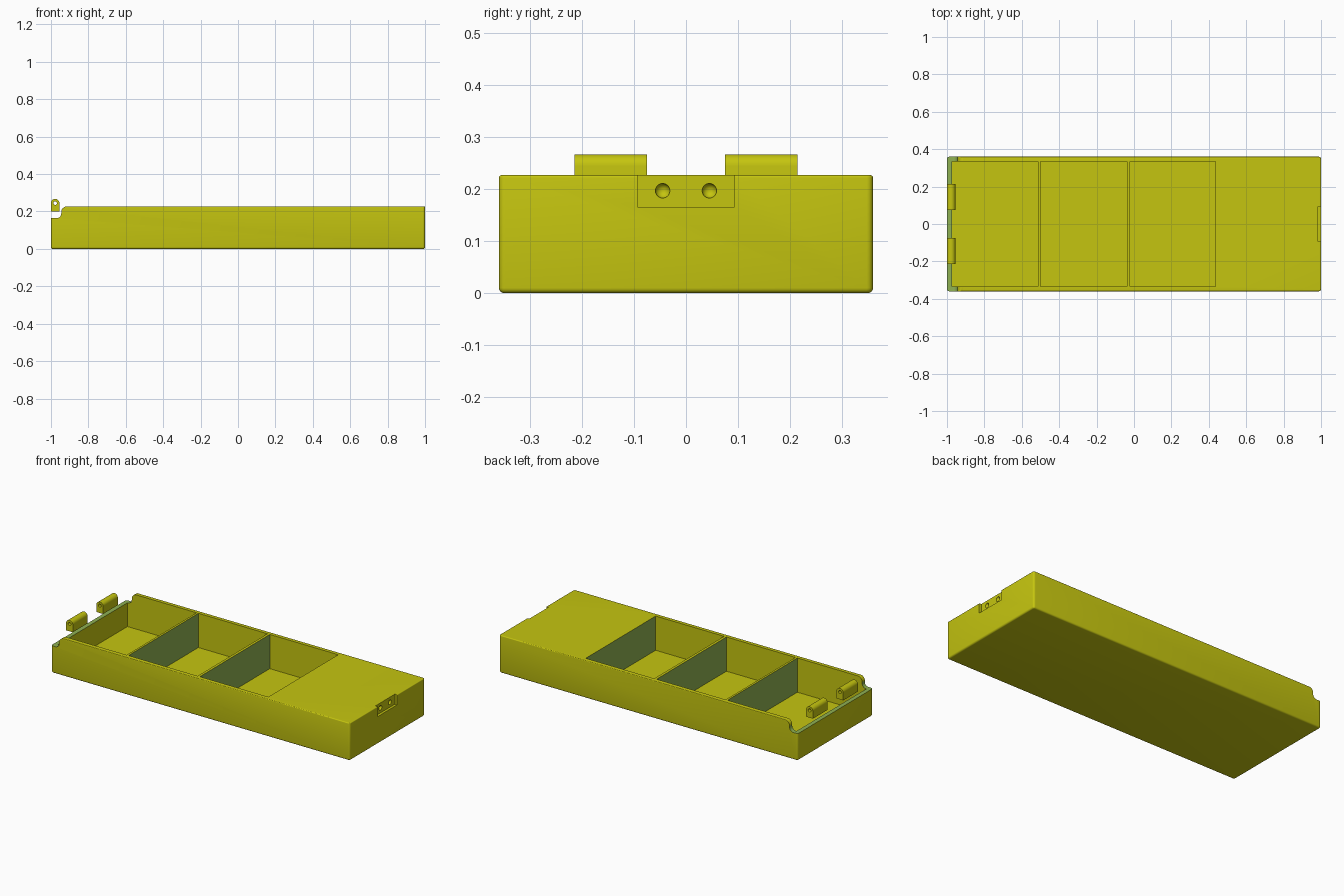
import bpy, bmesh, math
from mathutils import Matrix, Vector

old = bpy.data.objects.get("Cube")
if old:
    bpy.data.objects.remove(old, do_unlink=True)

LENGTH, HALF_W, HEIGHT = 2.0, 0.36, 0.227
STEP_Z = 0.164


def material(name, rgb):
    m = bpy.data.materials.new(name)
    m.use_nodes = True
    m.diffuse_color = (*rgb, 1)
    m.node_tree.nodes["Principled BSDF"].inputs["Base Color"].default_value = (*rgb, 1)
    return m


yellow = material("mustard yellow", (0.56, 0.56, 0.005))
green = material("leaf green", (0.275, 0.44, 0.085))


def finish(bm, name):
    bmesh.ops.recalc_face_normals(bm, faces=bm.faces)
    mesh = bpy.data.meshes.new(name)
    bm.to_mesh(mesh)
    bm.free()
    ob = bpy.data.objects.new(name, mesh)
    bpy.context.collection.objects.link(ob)
    mesh.materials.append(yellow)
    return ob


def add_box(bm, lo, hi):
    lo, hi = Vector(lo), Vector(hi)
    mat = Matrix.Translation((lo + hi) / 2) @ Matrix.Diagonal((*(hi - lo), 1))
    bmesh.ops.create_cube(bm, size=1, matrix=mat)


def box(name, lo, hi):
    bm = bmesh.new()
    add_box(bm, lo, hi)
    return finish(bm, name)


def prism(name, profile, y0, y1):
    """Extrude an x-z profile along y."""
    bm = bmesh.new()
    face = bm.faces.new([bm.verts.new((x, y0, z)) for x, z in profile])
    new = bmesh.ops.extrude_face_region(bm, geom=[face])["geom"]
    verts = [v for v in new if isinstance(v, bmesh.types.BMVert)]
    bmesh.ops.translate(bm, verts=verts, vec=(0, y1 - y0, 0))
    return finish(bm, name)


def arc(cx, cz, r, start, end, n=8):
    angles = [math.radians(start + (end - start) * i / n) for i in range(n + 1)]
    return [(cx + r * math.cos(a), cz + r * math.sin(a)) for a in angles]


def activate(ob):
    bpy.ops.object.select_all(action="DESELECT")
    ob.select_set(True)
    bpy.context.view_layer.objects.active = ob


def cut(target, cutter):
    mod = target.modifiers.new("cut", "BOOLEAN")
    mod.operation, mod.solver, mod.object = "DIFFERENCE", "EXACT", cutter
    activate(target)
    bpy.ops.object.modifier_apply(modifier=mod.name)
    bpy.data.objects.remove(cutter, do_unlink=True)


def smooth(ob):
    activate(ob)
    bpy.ops.object.shade_smooth_by_angle(angle=math.radians(35))


# Tray body with softly rounded outer edges
bm = bmesh.new()
add_box(bm, (-LENGTH / 2, -HALF_W, 0), (LENGTH / 2, HALF_W, HEIGHT))


def round_edges(test, radius):
    edges = [e for e in bm.edges if test(*e.verts)]
    bmesh.ops.bevel(bm, geom=edges, offset=radius, segments=4,
                    profile=0.5, affect="EDGES")


round_edges(lambda a, b: abs(a.co.z - b.co.z) > 0.1, 0.012)
round_edges(lambda a, b: max(a.co.z, b.co.z) < 0.001, 0.01)
round_edges(lambda a, b: min(a.co.z, b.co.z) > HEIGHT - 0.001, 0.005)
tray = finish(bm, "tray_body")

# Curved step at the hinge end
step = [(-1.1, STEP_Z)]
step += arc(-0.97, STEP_Z + 0.025, 0.025, -90, 0)
step += arc(-0.915, HEIGHT - 0.03, 0.03, 180, 90)
step += [(-0.915, 0.4), (-1.1, 0.4)]
cut(tray, prism("step_cutter", step, -0.5, 0.5))

# Three compartments
for x0, x1 in ((-0.974, -0.512), (-0.499, -0.037), (-0.021, 0.437)):
    cut(tray, box("compartment_cutter", (x0, -0.334, 0.02), (x1, 0.334, 0.4)))

# Latch recess with two round dimples
cut(tray, box("latch_cutter", (0.985, -0.093, 0.166), (1.1, 0.093, 0.4)))
for y in (-0.045, 0.045):
    bm = bmesh.new()
    bmesh.ops.create_uvsphere(bm, u_segments=24, v_segments=12, radius=0.014,
                              matrix=Matrix.Translation((0.985, y, 0.197)))
    cut(tray, finish(bm, "dimple_cutter"))

# Green divider faces and step rim
tray.data.materials.clear()
tray.data.materials.append(yellow)
tray.data.materials.append(green)
for p in tray.data.polygons:
    c, n = p.center, p.normal
    divider = abs(n.x) > 0.9 and -0.6 < c.x < 0.5
    rim = c.x < -0.94 and STEP_Z - 0.002 < c.z < HEIGHT - 0.029
    p.material_index = int(divider or rim)
smooth(tray)

# Pair of hinge knuckles, bored for a pin
knuckle_profile = [(-1, 0.2)] + arc(-0.9775, 0.2445, 0.0225, 180, 0, 16) + [(-0.955, 0.2)]
bore = arc(-0.9775, 0.2445, 0.0095, 0, 345, 23)
for side, y0 in (("left", 0.075), ("right", -0.215)):
    knuckle = prism("hinge_knuckle_" + side, knuckle_profile, y0, y0 + 0.14)
    cut(knuckle, prism("bore_cutter", bore, y0 - 0.05, y0 + 0.19))
    smooth(knuckle)
